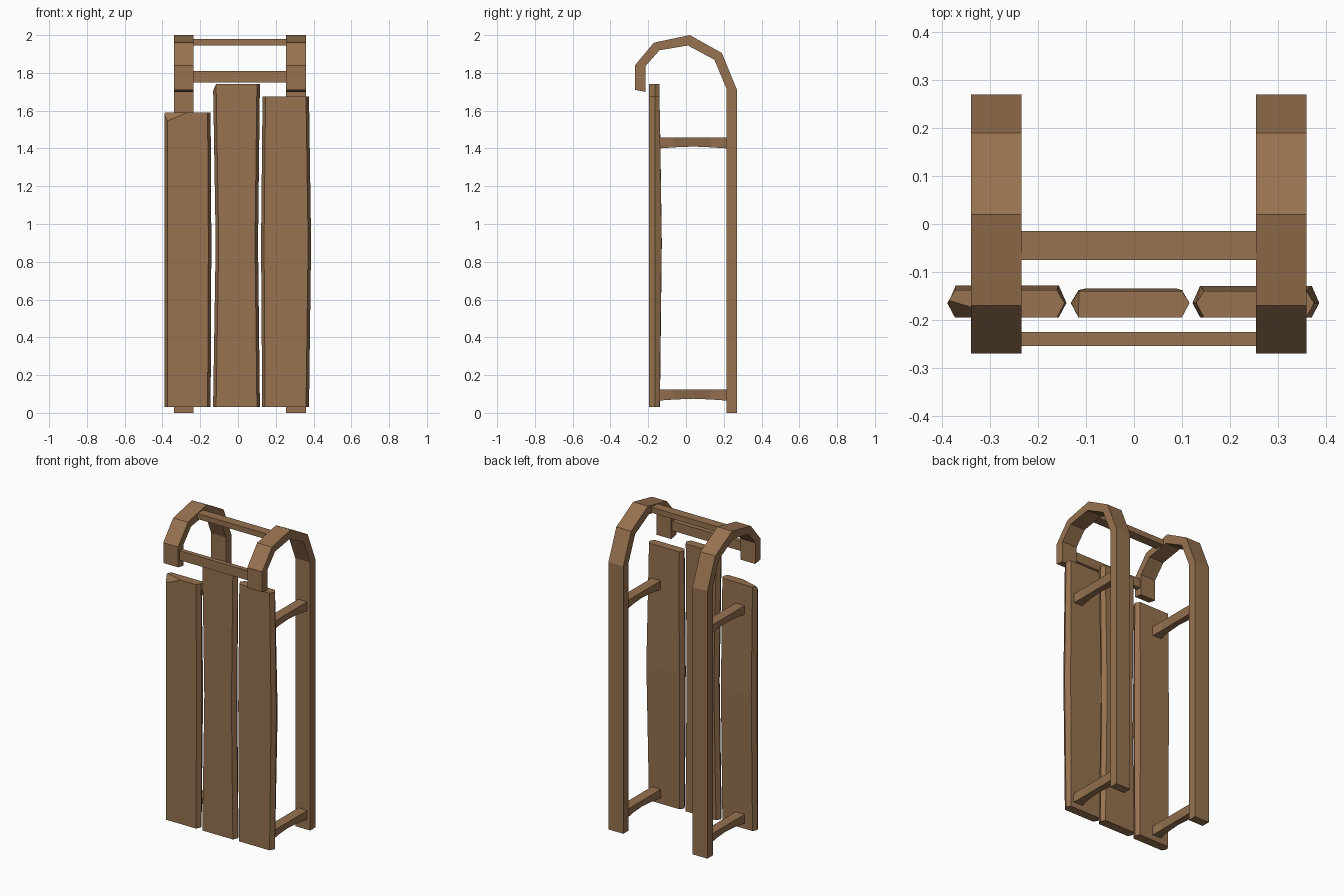
import bpy, bmesh
from mathutils import Vector

cube = bpy.data.objects.get("Cube")
if cube:
    bpy.data.objects.remove(cube, do_unlink=True)

wood = bpy.data.materials.new("brown wood")
wood.use_nodes = True
wood.diffuse_color = (0.31, 0.17, 0.08, 1)
wood.node_tree.nodes["Principled BSDF"].inputs["Base Color"].default_value = (0.31, 0.17, 0.08, 1)


def loft(name, rings, chip=None):
    """Skin a list of matching closed rings and cap both ends."""
    bm = bmesh.new()
    loops = [[bm.verts.new(p) for p in ring] for ring in rings]
    n = len(loops[0])
    for a, b in zip(loops, loops[1:]):
        for i in range(n):
            j = (i + 1) % n
            bm.faces.new((a[i], a[j], b[j], b[i]))
    bm.faces.new(loops[0][::-1])
    bm.faces.new(loops[-1])
    if chip:
        # Slice off a splintered corner and close the cut
        p, q, r = (Vector(c) for c in chip)
        normal = (q - p).cross(r - p)
        normal *= 1 if normal.z > 0 else -1
        geom = bm.verts[:] + bm.edges[:] + bm.faces[:]
        cut = bmesh.ops.bisect_plane(bm, geom=geom, plane_co=p, plane_no=normal, clear_outer=True)
        edges = [e for e in cut["geom_cut"] if isinstance(e, bmesh.types.BMEdge)]
        bmesh.ops.holes_fill(bm, edges=edges)
    bmesh.ops.recalc_face_normals(bm, faces=bm.faces)
    mesh = bpy.data.meshes.new(name)
    bm.to_mesh(mesh)
    bm.free()
    mesh.materials.append(wood)
    obj = bpy.data.objects.new(name, mesh)
    bpy.context.collection.objects.link(obj)
    return obj


def box(name, x, y, z):
    ring = [(y[0], z[0]), (y[1], z[0]), (y[1], z[1]), (y[0], z[1])]
    return loft(name, [[(px, a, b) for a, b in ring] for px in x])


def plank(name, sections, chip=None):
    """Sections are (z, left x, right x, back y); long edges come to a ridge."""
    rings = []
    for z, x0, x1, back in sections:
        b = 0.016
        rings.append([(x0 + b, -0.195, z), (x1 - b, -0.195, z), (x1, -0.165, z),
                      (x1 - b, back, z), (x0 + b, back, z), (x0, -0.165, z)])
    loft(name, rings, chip)


# Curled runners: outer and inner (y, z) edges of the bent strip
outer = [(0.27, 0), (0.27, 1.71), (0.19, 1.905), (0.02, 2.0),
         (-0.17, 1.96), (-0.27, 1.84), (-0.27, 1.71)]
inner = [(0.215, 0), (0.215, 1.715), (0.15, 1.87), (0.01, 1.945),
         (-0.14, 1.92), (-0.215, 1.835), (-0.215, 1.70)]
for side, x0, x1 in (("right", -0.34, -0.235), ("left", 0.255, 0.36)):
    loft(side + "_runner", [[(x0, *o), (x1, *o), (x1, *i), (x0, *i)]
                            for o, i in zip(outer, inner)])
    # Struts from runner to planks, pinched underneath at the middle
    mid = (x0 + x1) / 2
    for level, z in (("lower", 0.065), ("upper", 1.40)):
        rings = []
        for y, lift, w in ((-0.145, 0, 0.032), (-0.06, 0.006, 0.022),
                           (0.04, 0.01, 0.019), (0.13, 0.006, 0.022), (0.22, 0, 0.032)):
            rings.append([(mid - w, y, z + lift), (mid + w, y, z + lift),
                          (mid + 0.032, y, z + 0.058), (mid - 0.032, y, z + 0.058)])
        loft(f"{side}_{level}_strut", rings)

# Cross bars between the curls
box("top_bar", (-0.235, 0.255), (-0.075, -0.015), (1.945, 1.98))
box("front_bar", (-0.235, 0.255), (-0.255, -0.225), (1.75, 1.81))

# Three worn planks of different lengths
plank("right_plank",
      [(0.03, -0.39, -0.145, -0.138), (0.9, -0.388, -0.141, -0.128), (1.59, -0.39, -0.145, -0.138)],
      [(-0.375, -0.195, 1.545), (-0.27, -0.195, 1.59), (-0.385, -0.16, 1.59)])
plank("middle_plank",
      [(0.03, -0.132, 0.116, -0.138), (0.9, -0.118, 0.106, -0.135), (1.74, -0.132, 0.116, -0.14)],
      [(-0.132, -0.165, 1.705), (-0.117, -0.195, 1.738), (-0.115, -0.15, 1.74)])
plank("left_plank",
      [(0.03, 0.128, 0.376, -0.14), (0.9, 0.122, 0.387, -0.129), (1.675, 0.13, 0.376, -0.14)])
